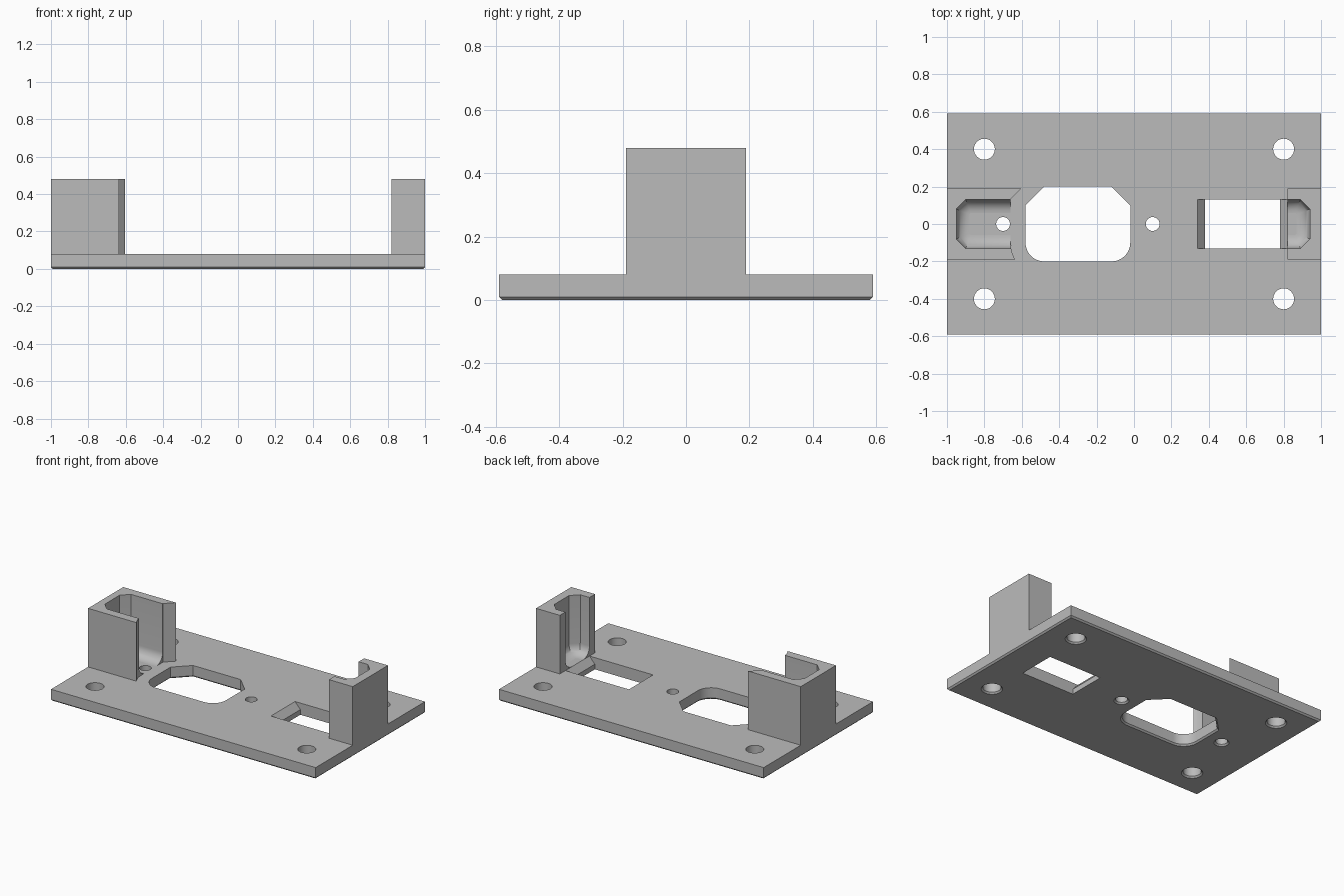
import bpy, bmesh
from math import sin, cos, pi

if "Cube" in bpy.data.objects:
    bpy.data.objects.remove(bpy.data.objects["Cube"])

PLATE_TOP, HOLDER_TOP, RIM = 0.08, 0.48, 0.01
OVER = 0.1    # how far cutters reach past the solids

grey = bpy.data.materials.new("plain grey")
grey.use_nodes = True
colour = (0.5, 0.5, 0.5, 1)
grey.diffuse_color = colour
grey.node_tree.nodes["Principled BSDF"].inputs["Base Color"].default_value = colour


def loft(name, rings):
    """Closed solid through a stack of (outline, height) rings."""
    bm = bmesh.new()
    loops = [[bm.verts.new((x, y, z)) for x, y in pts] for pts, z in rings]
    n = len(loops[0])
    for low, high in zip(loops, loops[1:]):
        for i in range(n):
            j = (i + 1) % n
            bm.faces.new((low[i], low[j], high[j], high[i]))
    bm.faces.new(loops[0][::-1])
    bm.faces.new(loops[-1])
    bmesh.ops.recalc_face_normals(bm, faces=bm.faces)
    mesh = bpy.data.meshes.new(name)
    bm.to_mesh(mesh)
    bm.free()
    mesh.materials.append(grey)
    obj = bpy.data.objects.new(name, mesh)
    bpy.context.collection.objects.link(obj)
    return obj


def rect(x0, x1, y):
    return [(x0, -y), (x1, -y), (x1, y), (x0, y)]


def circle(x, y, r, n=32):
    return [(x + r * cos(2 * pi * i / n), y + r * sin(2 * pi * i / n)) for i in range(n)]


def octagon(x0, x1, y, c, inset=0):
    """Rectangle with cut corners, shrunk evenly by inset."""
    x0, x1, y, c = x0 + inset, x1 - inset, y - inset, c - 0.586 * inset
    return [(x0 + c, -y), (x1 - c, -y), (x1, c - y), (x1, y - c),
            (x1 - c, y), (x0 + c, y), (x0, y - c), (x0, c - y)]


def socket(grow):
    """Socket outline: round front corners, cut back corners, grown outwards."""
    cx, hx, hy, r, n = -0.3, 0.28, 0.2, 0.1, 10
    pts = []
    for side, start in ((-1, pi), (1, 1.5 * pi)):
        for i in range(n + 1):
            a = start + i * pi / 2 / n
            pts.append((cx + side * (hx - r) + (r + grow) * cos(a),
                        r - hy + (r + grow) * sin(a)))
    c = r + 0.586 * grow
    x, y = hx + grow, hy + grow
    return pts + [(cx + x, y - c), (cx + x - c, y), (cx - x + c, y), (cx - x, y - c)]


def cut(target, cutters):
    bpy.context.view_layer.objects.active = target
    for cutter in cutters:
        mod = target.modifiers.new("cut", 'BOOLEAN')
        mod.operation, mod.solver, mod.object = 'DIFFERENCE', 'EXACT', cutter
        bpy.ops.object.modifier_apply(modifier=mod.name)
        cutter.hide_render = True
        bpy.data.objects.remove(cutter)


def through(outline):
    """Cutter through the plate that flares at the underside rim."""
    return loft("hole_cutter", [(outline(RIM), -RIM), (outline(RIM), 0),
                                (outline(0), RIM), (outline(0), PLATE_TOP + OVER)])


def pocket(x0, x1):
    """Pocket cutter with cut corners and a rounded floor edge."""
    r, n = 0.07, 8
    rings = [(octagon(x0, x1, 0.13, 0.05, r), PLATE_TOP - OVER)]
    for i in range(n + 1):
        a = i * pi / 2 / n
        rings.append((octagon(x0, x1, 0.13, 0.05, r * (1 - sin(a))),
                      PLATE_TOP + r * (1 - cos(a))))
    rings.append((octagon(x0, x1, 0.13, 0.05), HOLDER_TOP + OVER))
    return loft("pocket_cutter", rings)


# Base plate with chamfered underside
depth = 0.59
base = loft("base_plate", [(rect(RIM - 1, 1 - RIM, depth - RIM), 0),
                           (rect(-1, 1, depth), RIM), (rect(-1, 1, depth), PLATE_TOP)])

# Corner mounting holes, small screw holes, socket opening
holes = [(sx * 0.8, sy * 0.4, 0.056) for sx in (-1, 1) for sy in (-1, 1)]
holes += [(-0.7, 0, 0.037), (0.1, 0, 0.037)]
cutters = [through(lambda g, h=h: circle(h[0], h[1], h[2] + g)) for h in holes]
cutters.append(through(socket))

# Switch opening, sloped at both ends
cutters.append(loft("switch_cutter", [
    (rect(0.38, 0.78, 0.13), -OVER), (rect(0.38, 0.78, 0.13), 0.035),
    (rect(0.34, 0.82, 0.13), PLATE_TOP), (rect(0.34, 0.82, 0.13), PLATE_TOP + OVER)]))
cut(base, cutters)

# Holder beside the socket, cleared to the grown socket outline
socket_holder = loft("socket_holder", [(rect(-1, -0.5, 0.19), PLATE_TOP),
                                       (rect(-1, -0.5, 0.19), HOLDER_TOP)])
clearance = loft("clearance_cutter", [(socket(0.08), 0), (socket(0.08), HOLDER_TOP + OVER)])
cut(socket_holder, [pocket(-0.95, -0.3), clearance])

# Holder beside the switch
switch_holder = loft("switch_holder", [(rect(0.82, 1, 0.19), PLATE_TOP),
                                       (rect(0.82, 1, 0.19), HOLDER_TOP)])
cut(switch_holder, [pocket(0.3, 0.94)])

# Smooth the round walls, keep hard edges
for obj in (base, socket_holder, switch_holder):
    bpy.ops.object.select_all(action='DESELECT')
    obj.select_set(True)
    bpy.context.view_layer.objects.active = obj
    bpy.ops.object.shade_smooth_by_angle(angle=pi / 6)
